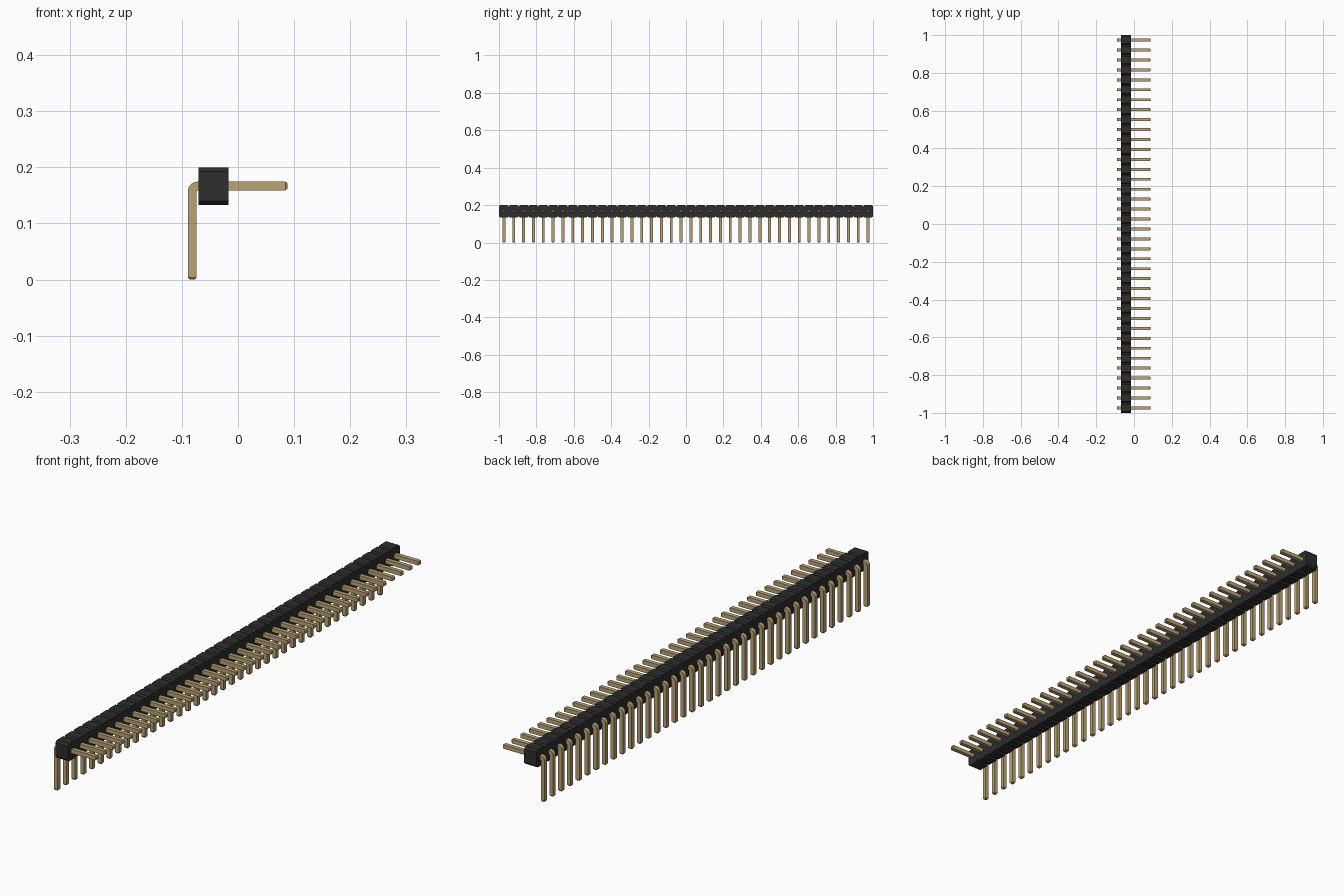
import bpy, bmesh, math
from mathutils import Vector

cube = bpy.data.objects.get("Cube")
if cube:
    bpy.data.objects.remove(cube)

COUNT = 38
PITCH = 2 / COUNT
HALF = 0.0077            # half thickness of a pin
PIN_Z = 0.1667


def material(name, rgb):
    m = bpy.data.materials.new(name)
    m.use_nodes = True
    m.diffuse_color = (*rgb, 1)
    m.node_tree.nodes["Principled BSDF"].inputs["Base Color"].default_value = (*rgb, 1)
    return m


def finish(bm, name, mat):
    bmesh.ops.recalc_face_normals(bm, faces=bm.faces)
    mesh = bpy.data.meshes.new(name)
    bm.to_mesh(mesh)
    bm.free()
    mesh.materials.append(mat)
    ob = bpy.data.objects.new(name, mesh)
    bpy.context.collection.objects.link(ob)
    return ob


def loft(bm, rings):
    """Skin closed rings of points and cap both ends."""
    rows = [[bm.verts.new(p) for p in ring] for ring in rings]
    for a, b in zip(rows, rows[1:]):
        for i in range(len(a)):
            j = (i + 1) % len(a)
            bm.faces.new((a[i], a[j], b[j], b[i]))
    bm.faces.new(rows[0])
    bm.faces.new(rows[-1])


def repeat(ob):
    mod = ob.modifiers.new("row", 'ARRAY')
    mod.count = COUNT
    mod.use_relative_offset = False
    mod.use_constant_offset = True
    mod.constant_offset_displace = (0, PITCH, 0)


black = material("black plastic", (0.026, 0.026, 0.026))
gold = material("pale gold", (0.50, 0.37, 0.18))
y0 = -1 + PITCH / 2

# Housing: one chamfered octagonal block per pin
bottom, top, cut = 0.133, 0.2, 0.007
w = PITCH / 2
profile = [(-w, bottom + cut), (-w + cut, bottom), (w - cut, bottom), (w, bottom + cut),
           (w, top - cut), (w - cut, top), (-w + cut, top), (-w, top - cut)]
bm = bmesh.new()
loft(bm, [[(x, y0 + y, z) for y, z in profile] for x in (-0.07, -0.017)])
repeat(finish(bm, "housing", black))

# Pin: square bar with tapered tips and a rounded right-angle bend
bend = 0.0097
leg_x = -0.0817
TIP, TAPER = 0.0885, 0.004
path = [(TIP, PIN_Z, 0, 0.6), (TIP - TAPER, PIN_Z, 0, 1)]
for i in range(7):
    a = math.pi / 2 * i / 6
    path.append((leg_x + bend - bend * math.sin(a),
                 PIN_Z - bend + bend * math.cos(a), a, 1))
path += [(leg_x, TAPER, math.pi / 2, 1), (leg_x, 0, math.pi / 2, 0.6)]
rings = []
for x, z, a, s in path:
    out = Vector((-math.sin(a), 0, math.cos(a))) * HALF * s
    side = Vector((0, HALF * s, 0))
    c = Vector((x, y0, z))
    rings.append([c + out + side, c + out - side, c - out - side, c - out + side])
bm = bmesh.new()
loft(bm, rings)
pins = finish(bm, "pins", gold)
repeat(pins)

bpy.context.view_layer.objects.active = pins
pins.select_set(True)
bpy.ops.object.shade_smooth_by_angle(angle=math.radians(30))
